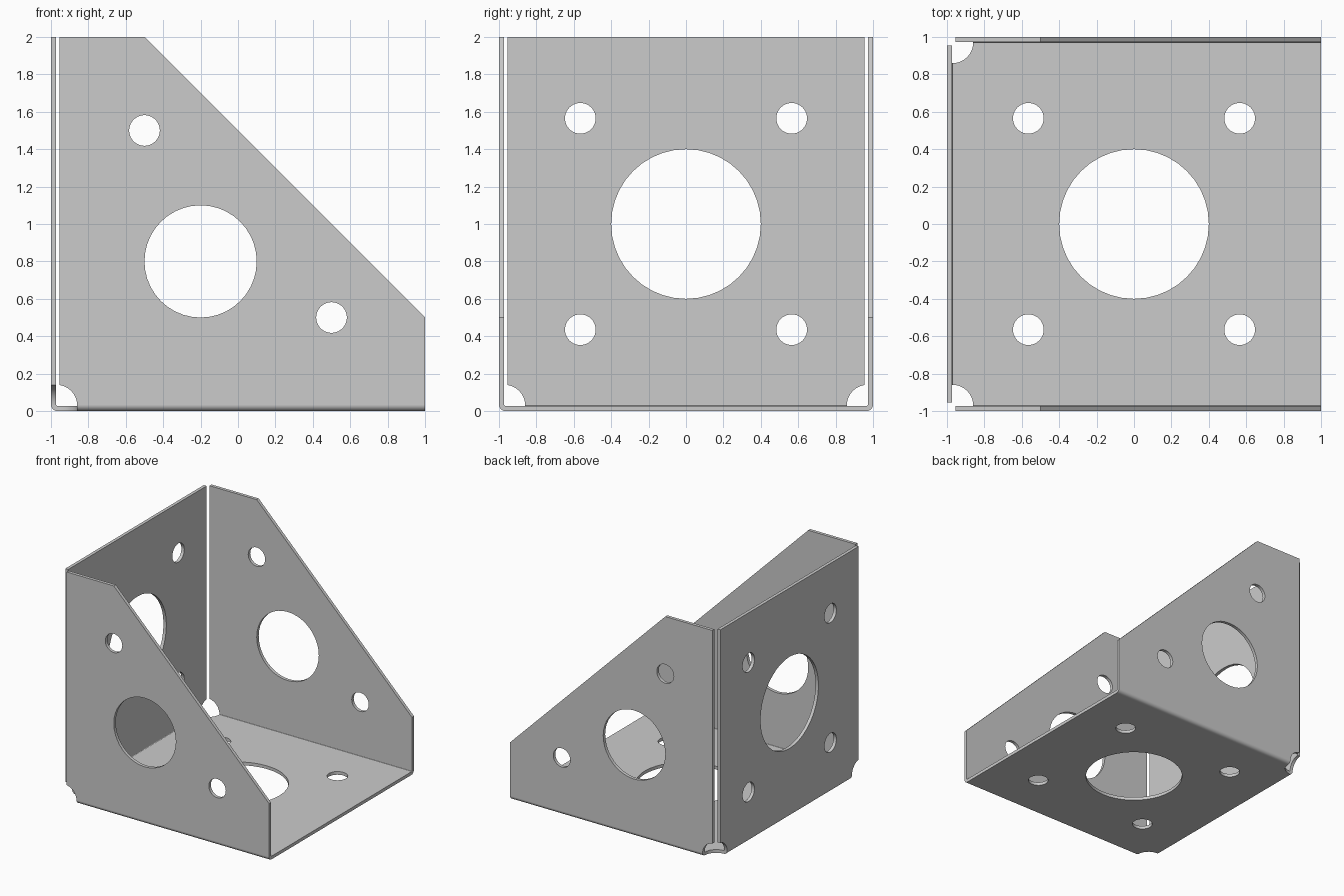
import bpy, bmesh
from math import sin, cos, asin, acos, pi

if "Cube" in bpy.data.objects:
    bpy.data.objects.remove(bpy.data.objects["Cube"])

T = 0.028            # sheet thickness
R = 0.034            # outer bend radius
C, CR = 0.97, 0.11   # corner relief centre and radius
GAP = 0.955          # free edge of the upright plates
K = asin((R - (1 - C)) / CR)
E = C - CR * cos(K)  # where the bends stop at the relief

bm = bmesh.new()


def face(*pts):
    bm.faces.new([bm.verts.new(p) for p in pts])


def arc(cx, cy, r, a0, a1, n):
    return [(cx + r * cos(a0 + (a1 - a0) * i / n),
             cy + r * sin(a0 + (a1 - a0) * i / n)) for i in range(n + 1)]


def circle(x, y, r):
    return arc(x, y, r, 0, 2 * pi, 40)[:-1]


def sheet(loops, place, joint):
    """Flat plate with holes; walls are left open along the bend joints."""
    tmp = bmesh.new()
    for loop in loops:
        vs = [tmp.verts.new((x, y, 0)) for x, y in loop]
        for a, b in zip(vs, vs[1:] + vs[:1]):
            tmp.edges.new((a, b))
    bmesh.ops.triangle_fill(tmp, edges=tmp.edges[:], use_beauty=True, normal=(0, 0, 1))
    for d in (0, T):
        for f in tmp.faces:
            face(*[place(v.co.x, v.co.y, d) for v in f.verts])
    tmp.free()
    for loop in loops:
        for p, q in zip(loop, loop[1:] + loop[:1]):
            if not joint(p, q):
                face(place(*p, 0), place(*q, 0), place(*q, T), place(*p, T))


def bend(place, a0, a1, n=6):
    """Quarter-round strip joining an upright plate to the base."""
    def pt(a, r, i):
        t = i * pi / 2 / n
        return place(a, R - r * sin(t), R - r * cos(t))
    for i in range(n):
        for r in (R, R - T):
            face(pt(a0, r, i), pt(a1, r, i), pt(a1, r, i + 1), pt(a0, r, i + 1))
        for a in (a0, a1):
            face(pt(a, R, i), pt(a, R, i + 1), pt(a, R - T, i + 1), pt(a, R - T, i))


def same(u, v):
    return abs(u - v) < 1e-5


def low_joint(p, q):
    return same(p[1], R) and same(q[1], R)


def base_joint(p, q):
    return (same(abs(p[1]), 1 - R) and same(p[1], q[1])) or \
           (same(p[0], R - 1) and same(q[0], R - 1))


def bolts(cy):
    return [circle(x, cy + y, 0.082) for x in (-0.565, 0.565) for y in (-0.565, 0.565)]


# base plate
notch = arc(-C, -C, CR, pi / 2 - K, K, 10)
base = notch + [(1, R - 1), (1, 1 - R)] + [(x, -y) for x, y in reversed(notch)]
sheet([base, circle(0, 0, 0.4)] + bolts(0), lambda a, b, d: (a, b, d), base_joint)

# shared relief notch of the upright plates
notch = arc(-C, 1 - C, CR, acos((C - GAP) / CR), K, 10)


# back plate and its bend
def back(a, b, d):
    return (d - 1, a, b)


outline = notch + [(-x, y) for x, y in reversed(notch)] + [(GAP, 2), (-GAP, 2)]
sheet([outline, circle(0, 1, 0.4)] + bolts(1), back, low_joint)
bend(back, -E, E)

# two side plates and their bends
for s in (-1, 1):
    def side(a, b, d):
        return (a, s * (1 - d), b)
    outline = notch + [(1, R), (1, 0.5), (-0.5, 2), (-GAP, 2)]
    sheet([outline, circle(-0.2, 0.8, 0.3), circle(-0.5, 1.5, 0.082),
           circle(0.5, 0.5, 0.082)], side, low_joint)
    bend(side, -E, 1)

# weld into one folded sheet
bmesh.ops.remove_doubles(bm, verts=bm.verts[:], dist=1e-4)
bmesh.ops.recalc_face_normals(bm, faces=bm.faces[:])
mesh = bpy.data.meshes.new("folded_bracket")
bm.to_mesh(mesh)
bm.free()
ob = bpy.data.objects.new("folded_bracket", mesh)
bpy.context.collection.objects.link(ob)
bpy.context.view_layer.objects.active = ob
ob.select_set(True)
bpy.ops.object.shade_smooth_by_angle()
wn = ob.modifiers.new("flat_panels", 'WEIGHTED_NORMAL')
wn.keep_sharp = True
